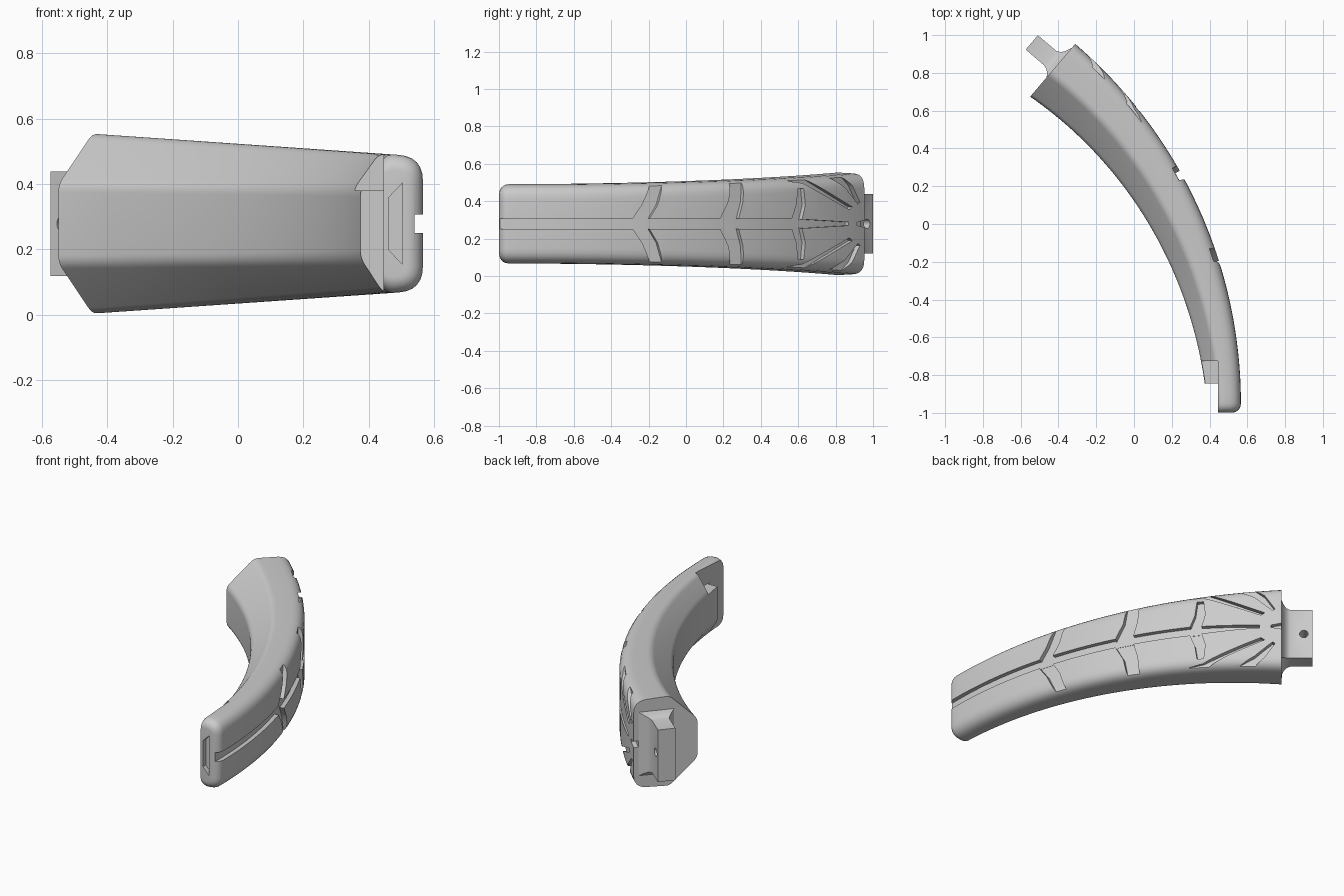
import bpy
import bmesh
from math import sin, cos, asin, radians, sqrt, pi
from mathutils import Vector

if "Cube" in bpy.data.objects:
    bpy.data.objects.remove(bpy.data.objects["Cube"], do_unlink=True)

# Main arc: centre, outer radius, end angles, middle height
CX, CY, RO, ZC = -1.937, -0.95, 2.503, 0.279
T0, T1 = radians(-1.15), radians(49.5)

grey = bpy.data.materials.new("matte grey")
grey.use_nodes = True
grey.diffuse_color = (0.6, 0.6, 0.6, 1)
grey.node_tree.nodes["Principled BSDF"].inputs["Base Color"].default_value = (0.6, 0.6, 0.6, 1)


def polar(r, t, z, s=0.0):
    """Point at radius r and angle t, pushed s along the arc's tangent."""
    return Vector((CX + r * cos(t) - s * sin(t), CY + r * sin(t) + s * cos(t), z))


def loft(name, rings):
    """Closed solid through a list of equal rings."""
    bm = bmesh.new()
    loops = [[bm.verts.new(p) for p in ring] for ring in rings]
    for a, b in zip(loops, loops[1:]):
        for i in range(len(a)):
            j = (i + 1) % len(a)
            bm.faces.new((a[i], a[j], b[j], b[i]))
    bm.faces.new(loops[0][::-1])
    bm.faces.new(loops[-1])
    if bm.calc_volume(signed=True) < 0:
        bmesh.ops.reverse_faces(bm, faces=bm.faces)
    mesh = bpy.data.meshes.new(name)
    bm.to_mesh(mesh)
    bm.free()
    mesh.materials.append(grey)
    ob = bpy.data.objects.new(name, mesh)
    bpy.context.scene.collection.objects.link(ob)
    return ob


def prism(name, outline, y0, y1):
    return loft(name, [[(x, y, z) for x, z in outline] for y in (y0, y1)])


def rect(x0, x1, z0, z1):
    return [(x0, z0), (x1, z0), (x1, z1), (x0, z1)]


def fillet(corners, steps=6):
    """Round every (r, z, size) corner of a polygon."""
    out = []
    for i, (r, z, d) in enumerate(corners):
        p = Vector((r, z))
        a = Vector(corners[i - 1][:2]) - p
        b = Vector(corners[(i + 1) % len(corners)][:2]) - p
        a, b = p + a.normalized() * d, p + b.normalized() * d
        for k in range(steps + 1):
            u = k / steps
            out.append(a * (1 - u) ** 2 + p * 2 * u * (1 - u) + b * u * u)
    return out


def body_ring(t, inset):
    """Wide rounded outer side, chamfered narrow inner side."""
    u = t / T1
    ri, rc, ro = 2.324 - 0.188 * u, 2.39 - 0.094 * u, RO - inset
    hi = 0.105 + 0.015 * u

    def half(r):
        return 0.21 + (0.5 - CX - r * cos(t)) * 0.069 - inset

    up = [(ri, hi, 0.025), (rc, half(rc), 0.025), (ro, half(ro), 0.075 - inset)]
    corners = up + [(r, -h, d) for r, h, d in reversed(up)]
    return [polar(p.x, t, ZC + p.y) for p in fillet(corners)]


# Curved body with a rounded tip
rings = []
TIP = 0.02
for k in range(7):
    u = k / 6
    rings.append(body_ring(T0 + TIP * u * u, 0.05 * (1 - sqrt(1 - (1 - u * u) ** 2))))
for k in range(1, 49):
    rings.append(body_ring(T0 + TIP + (T1 - T0 - TIP) * k / 48, 0))
body = loft("curved_body", rings)

# Cutters for the stepped tip and the socket in its end
cutters = [
    prism("tip_cut", rect(0.1, 0.445, -0.1, 0.7), -1.2, -0.844),
    prism("step_cut", rect(0.11, 0.4452, 0.38, 0.71), -1.21, -0.725),
    prism("socket_cut", [(0.46, 0.2), (0.503, 0.155), (0.503, 0.403), (0.46, 0.358)], -1.1, -0.97),
]


def groove(left, right, steps=6, mirror=True):
    """Shallow channel in the outer face between two (y, z) polylines."""
    def sample(line, u):
        f = u * (len(line) - 1)
        i = min(int(f), len(line) - 2)
        return Vector(line[i]).lerp(Vector(line[i + 1]), f - i)

    for s in (1, -1) if mirror else (1,):
        floor = RO - 0.025 - 0.0003 * len(cutters)
        strip = []
        for k in range(steps + 1):
            ring = []
            for line, radii in ((left, (floor, RO + 0.1)), (right, (RO + 0.1, floor))):
                p = sample(line, k / steps)
                t = asin((p.x - CY) / RO)
                ring += [polar(r, t, ZC + s * p.y) for r in radii]
            strip.append(ring)
        cutters.append(loft("groove_cut", strip))


# Central channel, then its tapering and flaring upper parts
def centre_groove(y0, y1, w0, w1, steps):
    groove([(y0, w0), (y1, w1)], [(y0, -w0), (y1, -w1)], steps, False)


centre_groove(-1.06, 0.6, 0.028, 0.028, 30)
centre_groove(0.59, 0.87, 0.026, 0.009, 8)
centre_groove(0.915, 0.99, 0.008, 0.03, 3)

# Curved side arms (heights measured from the middle)
groove([(-0.29, 0.02), (-0.235, 0.1), (-0.182, 0.218)],
       [(-0.20, 0.02), (-0.152, 0.1), (-0.118, 0.218)])
groove([(0.18, 0.02), (0.228, 0.12), (0.246, 0.234)],
       [(0.28, 0.02), (0.305, 0.12), (0.31, 0.234)])
groove([(0.565, 0.02), (0.59, 0.1), (0.60, 0.19)],
       [(0.62, 0.02), (0.638, 0.1), (0.63, 0.19)])

# Rays fanning out near the wide end
groove([(0.51, 0.255), (0.65, 0.24)], [(0.56, 0.228), (0.645, 0.215)])
groove([(0.65, 0.237), (0.89, 0.09)], [(0.62, 0.222), (0.875, 0.075)])
groove([(0.765, 0.262), (0.85, 0.195), (0.92, 0.105)],
       [(0.835, 0.268), (0.89, 0.205), (0.93, 0.115)])

# Mounting tang with a flared root
rings = []
for s, r0, r1, h in ((-0.03, 2.27, 2.475, 0.195), (0, 2.27, 2.475, 0.195), (0.012, 2.288, 2.446, 0.178),
                     (0.028, 2.302, 2.422, 0.166), (0.05, 2.31, 2.41, 0.16), (0.18, 2.31, 2.41, 0.16)):
    rings.append([polar(r, T1, ZC + z, s) for r, z in ((r0, -h), (r1, -h), (r1, h), (r0, h))])
tang = loft("mounting_tang", rings)

# Pin hole through the tang
hole = loft("hole_cut", [[polar(r, T1, ZC + 0.025 * sin(a * pi / 12), 0.13 + 0.025 * cos(a * pi / 12))
                          for a in range(24)] for r in (2.2, 2.55)])


def volume(mesh):
    bm = bmesh.new()
    bm.from_mesh(mesh)
    size = bm.calc_volume(signed=True)
    bm.free()
    return size


def carve(ob, tools):
    """Subtract each tool in turn, keeping only sound results."""
    for tool in tools:
        before = volume(ob.data)
        for solver in ("EXACT", "MANIFOLD"):
            mod = ob.modifiers.new("cut", "BOOLEAN")
            mod.operation, mod.solver, mod.object = "DIFFERENCE", solver, tool
            graph = bpy.context.evaluated_depsgraph_get()
            mesh = bpy.data.meshes.new_from_object(ob.evaluated_get(graph))
            ob.modifiers.clear()
            if 0.8 * before < volume(mesh) < 1.001 * before:
                ob.data = mesh
                break
        bpy.data.objects.remove(tool, do_unlink=True)
    bpy.ops.object.select_all(action="DESELECT")
    ob.select_set(True)
    bpy.context.view_layer.objects.active = ob
    bpy.ops.object.shade_smooth_by_angle(angle=radians(30))


carve(body, cutters)
carve(tang, [hole])
